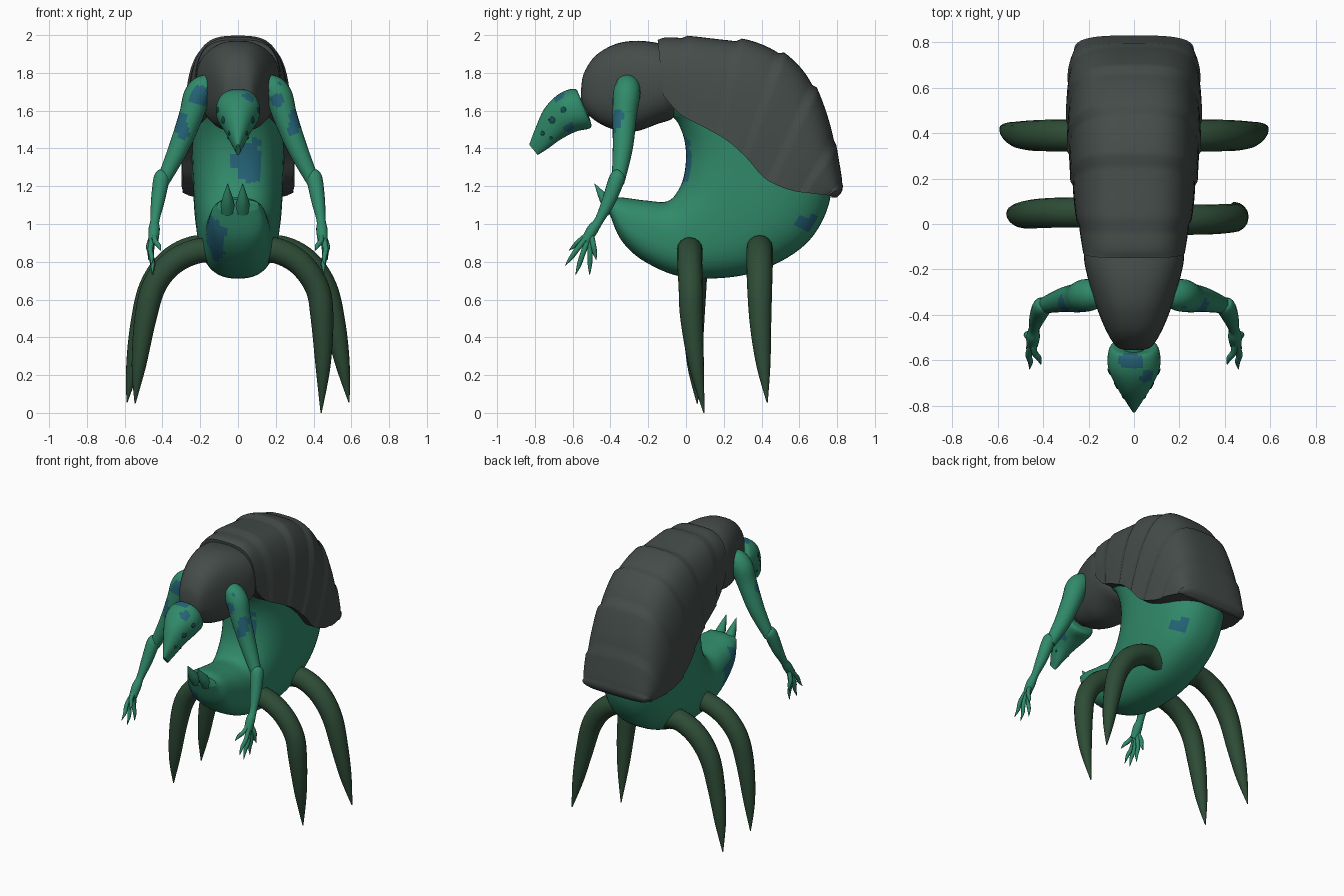
import bpy, bmesh, math
from mathutils import Vector, noise
from mathutils.bvhtree import BVHTree


def material(name, rgb):
    m = bpy.data.materials.new(name)
    m.diffuse_color = (*rgb, 1)
    return m


GREEN = material("sea green skin", (0.030, 0.255, 0.145))
BLUE = material("blue patch", (0.018, 0.125, 0.185))
SHELL = material("charcoal shell", (0.058, 0.072, 0.067))
LEG = material("dark green leg", (0.027, 0.072, 0.037))
EYE = material("dark teal eye", (0.008, 0.075, 0.085))


def smooth_path(pts, steps):
    """Catmull-Rom interpolation of tuples of any length"""
    out = []
    n = len(pts)
    for i in range(n - 1):
        p0, p1, p2, p3 = pts[max(i - 1, 0)], pts[i], pts[i + 1], pts[min(i + 2, n - 1)]
        for s in range(steps):
            t = s / steps
            out.append([0.5 * (2 * b + (c - a) * t + (2 * a - 5 * b + 4 * c - d) * t * t
                               + (3 * b - a - 3 * c + d) * t ** 3)
                        for a, b, c, d in zip(p0, p1, p2, p3)])
    return out + [list(pts[-1])]


def skin(name, rings, mats, blobs=()):
    """Bridge rings into a closed smooth surface; faces in a blob take the second colour"""
    bm = bmesh.new()
    vr = [[bm.verts.new(p) for p in r] for r in rings]
    n = len(vr[0])
    for a, b in zip(vr, vr[1:]):
        for i in range(n):
            j = (i + 1) % n
            bm.faces.new((a[i], a[j], b[j], b[i]))
    bm.faces.new(vr[0])
    bm.faces.new(vr[-1])
    bmesh.ops.recalc_face_normals(bm, faces=bm.faces)
    for f in bm.faces:
        c = f.calc_center_median()
        for (x, y, z, rx, ry, rz) in blobs:
            d = Vector(((c.x - x) / rx, (c.y - y) / ry, (c.z - z) / rz)).length
            if d + 0.5 * noise.noise(c * 14) < 1:
                f.material_index = 1
    me = bpy.data.meshes.new(name)
    bm.to_mesh(me)
    bm.free()
    for m in mats:
        me.materials.append(m)
    ob = bpy.data.objects.new(name, me)
    bpy.context.collection.objects.link(ob)
    bpy.ops.object.select_all(action='DESELECT')
    ob.select_set(True)
    bpy.context.view_layer.objects.active = ob
    bpy.ops.object.shade_smooth_by_angle(angle=math.radians(50))
    return ob


def power(v, p):
    return math.copysign(abs(v) ** p, v)


def loft(name, stations, mats, p=0.8, steps=6, n=40, half=False, ridges=0, blobs=()):
    """Stations: (upper y, z, lower y, z, half width)"""
    rings = []
    path = smooth_path(stations, steps)
    for k, (ay, az, by, bz, w) in enumerate(path):
        a, b = Vector((0, ay, az)), Vector((0, by, bz))
        g = 1 - 0.035 * ((ridges * k / len(path)) % 1)
        ring = []
        for i in range(n):
            if half:
                t = math.pi * i / (n - 1)
                q = b + (a - b) * power(math.sin(t), p) * (g if 0 < i < n - 1 else 1)
            else:
                t = 2 * math.pi * i / n
                q = (a + b) / 2 + (a - b) / 2 * power(math.sin(t), p)
            q.x = w * g * power(math.cos(t), p)
            ring.append(q)
        rings.append(ring)
    return skin(name, rings, mats, blobs)


def tube(name, pts, mats, side=1, steps=6, n=16, blobs=()):
    """Round tube through (x, y, z, radius) points, mirrored by side"""
    path = [(Vector((q[0] * side, q[1], q[2])), max(q[3], 0.001)) for q in smooth_path(pts, steps)]
    rings = []
    for i, (c, r) in enumerate(path):
        t = (path[min(i + 1, len(path) - 1)][0] - path[max(i - 1, 0)][0]).normalized()
        u = t.cross(Vector((0, 1, 0))).normalized()
        v = t.cross(u)
        rings.append([c + (u * math.cos(2 * math.pi * k / n) + v * math.sin(2 * math.pi * k / n)) * r
                      for k in range(n)])
    return skin(name, rings, mats, blobs)


# Curled body, from the raised front tip round to the back
loft("curled_body", [
    (-0.40, 1.13, -0.41, 1.07, 0.11), (-0.34, 1.14, -0.34, 0.91, 0.145),
    (-0.22, 1.125, -0.20, 0.79, 0.165), (-0.10, 1.12, 0.02, 0.715, 0.18),
    (-0.04, 1.18, 0.35, 0.74, 0.21), (-0.01, 1.26, 0.63, 0.89, 0.23),
    (0.0, 1.36, 0.76, 1.12, 0.24), (-0.01, 1.45, 0.74, 1.35, 0.245),
    (-0.04, 1.53, 0.57, 1.62, 0.245), (-0.08, 1.58, 0.33, 1.80, 0.23),
    (-0.12, 1.65, 0.0, 1.90, 0.2), (-0.2, 1.68, -0.2, 1.88, 0.14)],
    [GREEN, BLUE], p=0.8, n=56, steps=8,
    blobs=[(0.05, 0.0, 1.32, 0.075, 0.15, 0.12), (-0.14, -0.3, 0.92, 0.07, 0.14, 0.15),
           (0.15, 0.62, 1.0, 0.05, 0.08, 0.05)])

# Small spikes on the body tip
for x in (-0.055, 0.025):
    tube("tip_spike", [(x, -0.38, 1.07, 0.04), (x, -0.43, 1.13, 0.03), (x, -0.485, 1.215, 0.001)],
         [GREEN], n=10, steps=3)

# Big ridged back shell
loft("back_shell", [
    (-0.15, 1.975, -0.12, 1.68, 0.225), (-0.08, 2.0, -0.03, 1.58, 0.245),
    (0.15, 1.99, 0.10, 1.51, 0.27), (0.35, 1.975, 0.22, 1.44, 0.285),
    (0.52, 1.91, 0.32, 1.35, 0.297), (0.66, 1.78, 0.42, 1.24, 0.30),
    (0.76, 1.56, 0.55, 1.18, 0.30), (0.815, 1.32, 0.68, 1.16, 0.285),
    (0.83, 1.19, 0.76, 1.15, 0.26), (0.80, 1.14, 0.77, 1.14, 0.22)],
    [SHELL], p=0.62, half=True, ridges=7, steps=7)

# Shoulder shell
loft("shoulder_shell", [
    (-0.555, 1.72, -0.555, 1.66, 0.04), (-0.54, 1.80, -0.535, 1.60, 0.08),
    (-0.48, 1.89, -0.47, 1.54, 0.12), (-0.38, 1.95, -0.38, 1.50, 0.16),
    (-0.27, 1.97, -0.27, 1.49, 0.195), (-0.16, 1.96, -0.15, 1.53, 0.22),
    (-0.10, 1.94, -0.07, 1.56, 0.21), (-0.06, 1.85, -0.05, 1.62, 0.15)], [SHELL], p=0.8)

# Neck and beaked head
tube("neck", [(0, -0.45, 1.66, 0.06), (0, -0.53, 1.62, 0.055), (0, -0.62, 1.59, 0.05)], [GREEN])
head = loft("head", [
    (-0.565, 1.66, -0.51, 1.56, 0.05), (-0.585, 1.715, -0.505, 1.51, 0.105),
    (-0.67, 1.69, -0.58, 1.49, 0.115), (-0.75, 1.61, -0.66, 1.45, 0.078),
    (-0.80, 1.50, -0.73, 1.40, 0.04), (-0.83, 1.42, -0.785, 1.365, 0.012)],
    [GREEN, BLUE], p=0.9, steps=8,
    blobs=[(0.09, -0.62, 1.51, 0.05, 0.03, 0.03), (-0.02, -0.60, 1.71, 0.06, 0.04, 0.03),
           (0.06, -0.67, 1.67, 0.03, 0.03, 0.03)])

# Rows of small eyes set flat on the head
bm = bmesh.new()
bm.from_mesh(head.data)
tree = BVHTree.FromBMesh(bm)
bm.free()
for side in (1, -1):
    for y, z, r in ((-0.65, 1.605, 0.016), (-0.71, 1.55, 0.019), (-0.76, 1.48, 0.012), (-0.715, 1.455, 0.009)):
        hit, nor, _, _ = tree.ray_cast(Vector((side, y, z)), Vector((-side, 0, 0)))
        if hit is None:
            continue
        bpy.ops.mesh.primitive_uv_sphere_add(segments=14, ring_count=8, radius=1, location=hit)
        eye = bpy.context.object
        eye.name = "eye"
        eye.scale = (r, r, 0.005)
        eye.rotation_euler = nor.to_track_quat('Z', 'Y').to_euler()
        eye.data.materials.append(EYE)
        bpy.ops.object.shade_smooth()

# Arms with forearm, palm and clawed fingers
for side in (1, -1):
    s = side
    tube("upper_arm", [(0.12, -0.31, 1.70, 0.05), (0.17, -0.31, 1.725, 0.065), (0.215, -0.315, 1.68, 0.072),
                       (0.25, -0.325, 1.57, 0.064), (0.315, -0.335, 1.40, 0.053), (0.40, -0.36, 1.22, 0.034)],
         [GREEN, BLUE], s, n=24, steps=8,
         blobs=[(0.2 * s, -0.34, 1.68, 0.05, 0.06, 0.06), (0.30 * s, -0.36, 1.53, 0.04, 0.05, 0.07)])
    tube("forearm", [(0.395, -0.35, 1.265, 0.030), (0.405, -0.365, 1.24, 0.042), (0.425, -0.41, 1.12, 0.036),
                     (0.44, -0.46, 1.02, 0.024), (0.444, -0.495, 0.97, 0.03), (0.448, -0.53, 0.91, 0.026)],
         [GREEN], s)
    for tip in ((0.46, -0.64, 0.78), (0.455, -0.585, 0.73), (0.45, -0.51, 0.73), (0.475, -0.475, 0.81),
                (0.41, -0.62, 0.86)):
        base = Vector((0.445, -0.505, 0.955))
        end = Vector(tip)
        mid = base.lerp(end, 0.5) + Vector((0.012, 0, 0.004))
        tube("finger", [(*base, 0.016), (*mid, 0.014), (*base.lerp(end, 0.75), 0.012), (*end, 0.001)],
             [GREEN], s, n=8, steps=3)

# Four arching pointed legs
tube("front_leg_right", [(0.08, 0.02, 0.85, 0.07), (0.20, 0.02, 0.86, 0.068), (0.33, 0.02, 0.79, 0.066),
                         (0.42, 0.025, 0.66, 0.064), (0.445, 0.03, 0.50, 0.06), (0.45, 0.055, 0.25, 0.04),
                         (0.44, 0.095, 0.0, 0.003)], [LEG])
tube("front_leg_left", [(-0.08, 0.05, 0.85, 0.07), (-0.20, 0.05, 0.86, 0.066), (-0.34, 0.05, 0.80, 0.066),
                        (-0.44, 0.045, 0.68, 0.064), (-0.49, 0.04, 0.50, 0.058), (-0.525, 0.045, 0.25, 0.038),
                        (-0.545, 0.06, 0.05, 0.003)], [LEG])
for side in (1, -1):
    tube("rear_leg", [(0.08, 0.39, 0.85, 0.07), (0.22, 0.39, 0.87, 0.07), (0.36, 0.39, 0.80, 0.07),
                      (0.46, 0.39, 0.66, 0.066), (0.515, 0.395, 0.46, 0.056), (0.555, 0.41, 0.25, 0.037),
                      (0.588, 0.43, 0.055, 0.003)], [LEG], side)
